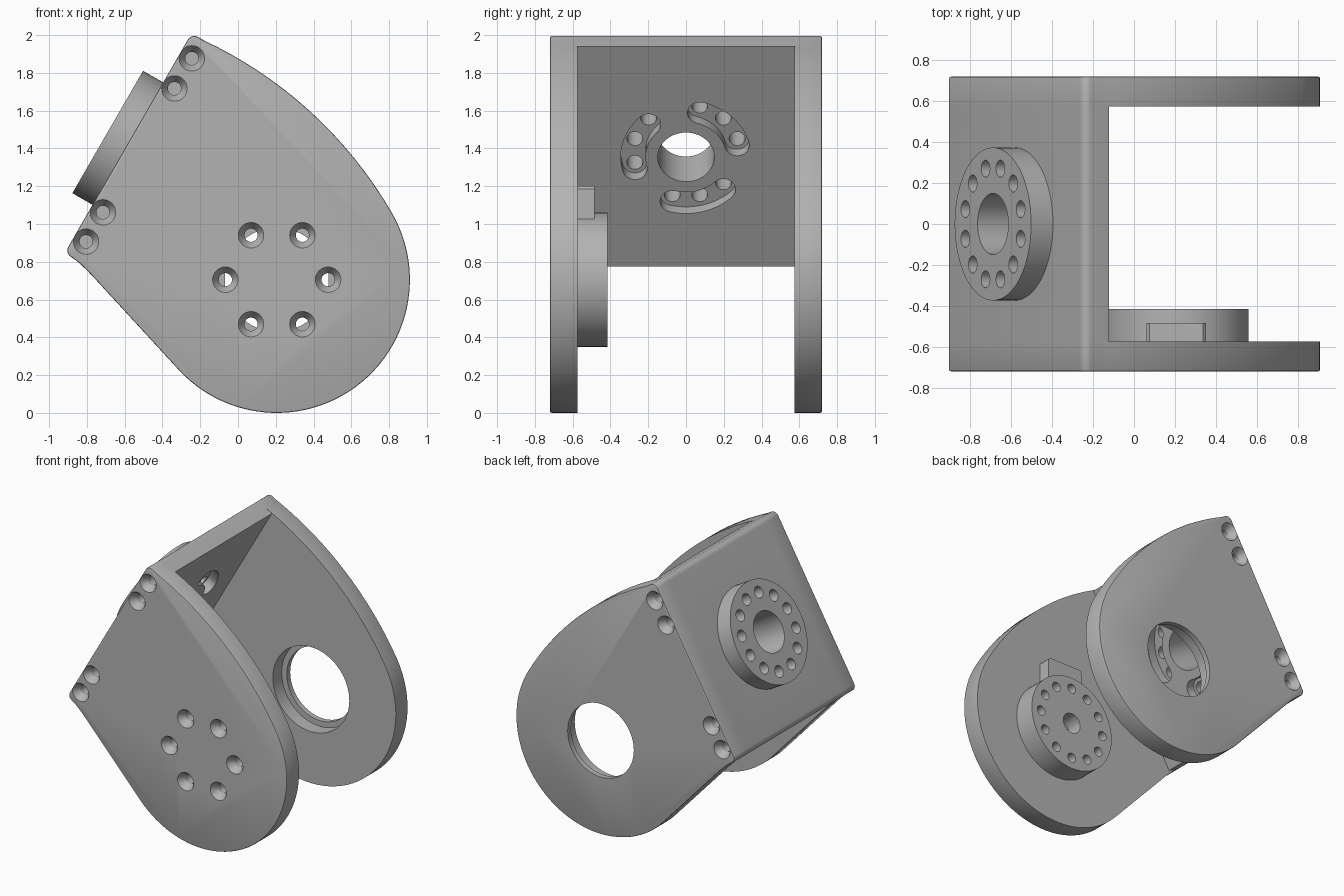
import bpy, bmesh
from math import cos, sin, radians
from mathutils import Vector, Matrix

cube = bpy.data.objects.get("Cube")
if cube:
    bpy.data.objects.remove(cube, do_unlink=True)

grey = bpy.data.materials.new("machined_grey")
grey.use_nodes = True
GREY = (0.45, 0.45, 0.45, 1)
grey.diffuse_color = GREY
grey.node_tree.nodes["Principled BSDF"].inputs["Base Color"].default_value = GREY

# Frame: the bracket leans 30 degrees about the joint axis
PIVOT = Vector((0.205, 0, 0.705))
UP = Vector((0.5, 0, 0.866))       # along the back plate
OUT = Vector((-0.866, 0, 0.5))     # outward from the back plate
INNER, OUTER = 0.575, 0.72         # side plate faces in y
BACK_IN, BACK_OUT, HUB_OUT = 0.9, 1.043, 1.166
HUB_U = 0.23
SIDE = Matrix(((1, 0, 0, 0), (0, 0, 1, 0), (0, 1, 0, 0), (0, 0, 0, 1)))


def local(u, w, y=0):
    return PIVOT + UP * u + OUT * w + Vector((0, y, 0))


def flat(u, w):
    p = local(u, w)
    return (p.x, p.z)


def arc(c, r, a0, a1, n):
    angles = [radians(a0 + (a1 - a0) * i / n) for i in range(n + 1)]
    return [(c[0] + r * cos(a), c[1] + r * sin(a)) for a in angles]


def make(name, bm):
    bmesh.ops.recalc_face_normals(bm, faces=bm.faces)
    mesh = bpy.data.meshes.new(name)
    bm.to_mesh(mesh)
    bm.free()
    mesh.materials.append(grey)
    ob = bpy.data.objects.new(name, mesh)
    bpy.context.collection.objects.link(ob)
    return ob


def prism(name, pts, z0, z1, frame=SIDE, bevel_y=None):
    """Extrude a 2D outline along the frame's z axis."""
    bm = bmesh.new()
    face = bm.faces.new([bm.verts.new((x, y, z0)) for x, y in pts])
    new = bmesh.ops.extrude_face_region(bm, geom=[face])["geom"]
    moved = [v for v in new if isinstance(v, bmesh.types.BMVert)]
    bmesh.ops.translate(bm, verts=moved, vec=(0, 0, z1 - z0))
    bm.transform(frame)
    bmesh.ops.recalc_face_normals(bm, faces=bm.faces)
    if bevel_y is not None:
        rim = [e for e in bm.edges
               if all(abs(v.co.y - bevel_y) < 1e-4 for v in e.verts)]
        bmesh.ops.bevel(bm, geom=rim, offset=0.008, segments=2,
                        profile=0.5, affect='EDGES')
    return make(name, bm)


def rod(name, a, b, r1, r2=None, seg=32):
    """Cylinder or cone from point a to point b."""
    a, b = Vector(a), Vector(b)
    d = b - a
    bm = bmesh.new()
    bmesh.ops.create_cone(
        bm, cap_ends=True, segments=seg, radius1=r1,
        radius2=r1 if r2 is None else r2, depth=d.length,
        matrix=Matrix.Translation((a + b) / 2)
        @ d.to_track_quat('Z', 'Y').to_matrix().to_4x4())
    return make(name, bm)


def activate(ob):
    bpy.ops.object.select_all(action='DESELECT')
    ob.select_set(True)
    bpy.context.view_layer.objects.active = ob


def cut(ob, cutters):
    activate(ob)
    for c in cutters:
        m = ob.modifiers.new("cut", 'BOOLEAN')
        m.operation, m.solver, m.object = 'DIFFERENCE', 'EXACT', c
        bpy.ops.object.modifier_apply(modifier=m.name)


def discard(cutters):
    for c in cutters:
        bpy.data.objects.remove(c, do_unlink=True)


def smooth(ob):
    activate(ob)
    bpy.ops.object.shade_smooth_by_angle(angle=radians(30))


def along_y(p, y):
    return (p[0], y, p[2])


def screw_hole(p, s, end):
    """Countersunk hole entering from the outer face on side s."""
    return [rod("cutter", along_y(p, s * (OUTER + 0.01)),
                along_y(p, s * (OUTER - 0.05)), 0.074, 0.035),
            rod("cutter", along_y(p, s * OUTER), along_y(p, s * end), 0.035)]


def ring_point(angle, r=0.272):
    a = radians(angle)
    return PIVOT + Vector((r * cos(a), 0, r * sin(a)))


# Shared outline: round joint end, long bulged edge, rounded back corners
centre = (PIVOT.x, PIVOT.z)
bulge = 1.55
bulge_c = (centre[0] - bulge * cos(radians(30)), centre[1] - bulge * sin(radians(30)))
back_corners = (arc(flat(0.865, 1.003), 0.04, 60, 150, 6)
                + arc(flat(-0.40, 1.003), 0.04, 150, 240, 6))
start, bend, finish = Vector(back_corners[-1]), Vector((-0.84, 0.80)), Vector((-0.76, 0.713))
blend = [tuple(start * (1 - t) ** 2 + bend * 2 * t * (1 - t) + finish * t * t)
         for t in (0.25, 0.5, 0.75, 1)]
outline = (arc(centre, 0.705, 222.6, 390, 48)
           + arc(bulge_c, 0.705 + bulge, 30, 65, 16)[1:]
           + back_corners + blend)

# Side plates with the screws that hold the back plate
plates = {}
for s, name in ((-1, "front_side_plate"), (1, "rear_side_plate")):
    ob = prism(name, outline, s * INNER, s * OUTER, bevel_y=s * OUTER)
    holes = []
    for u in (0.79, 0.606, -0.151, -0.33):
        holes += screw_hole(local(u, 0.975), s, INNER + 0.02)
    cut(ob, holes)
    discard(holes)
    plates[s] = ob

# Rear plate: stepped bearing opening
holes = [rod("cutter", along_y(PIVOT, 0.55), along_y(PIVOT, 0.68), 0.318, seg=64),
         rod("cutter", along_y(PIVOT, 0.5), along_y(PIVOT, 0.8), 0.275, seg=64)]
cut(plates[1], holes)
discard(holes)

# Front plate: round boss with bolt circle, and a locating tab
BOSS = -0.415
boss = rod("joint_boss", along_y(PIVOT, -INNER), along_y(PIVOT, BOSS), 0.355, seg=64)
holes = []
for a in range(0, 360, 60):
    holes += screw_hole(ring_point(a), -1, 0.38)
cut(plates[-1], holes)
for a in range(30, 360, 60):
    p = ring_point(a)
    holes.append(rod("cutter", along_y(p, BOSS + 0.02), along_y(p, BOSS - 0.12), 0.035))
holes.append(rod("cutter", along_y(PIVOT, BOSS + 0.02), along_y(PIVOT, BOSS - 0.12), 0.075))
cut(boss, holes)
discard(holes)
tab = prism("locating_tab", [(0.062, 1.018), (0.352, 1.018), (0.352, 1.185),
                             (0.337, 1.2), (0.077, 1.2), (0.062, 1.185)], -INNER, -0.485)

# Back plate and output hub
back = prism("back_plate", [flat(-0.44, BACK_IN), flat(0.905, BACK_IN)] + back_corners,
             -INNER, INNER)
hub = rod("output_hub", local(HUB_U, BACK_OUT), local(HUB_U, HUB_OUT), 0.374, seg=64)

# Frame on the inner face of the back plate: y across, UP upward, OUT deep
o = local(HUB_U, BACK_IN)
frame = Matrix(((0, UP.x, OUT.x, o.x), (1, UP.y, OUT.y, o.y),
                (0, UP.z, OUT.z, o.z), (0, 0, 0, 1)))
R, HALF = 0.28, 0.065
bore = [rod("cutter", frame @ Vector((0, 0, -0.05)), frame @ Vector((0, 0, 0.35)), 0.15, seg=48)]
for i in range(12):
    a = radians(15 + 30 * i)
    x, y = R * cos(a), R * sin(a)
    bore.append(rod("cutter", frame @ Vector((x, y, 0.05)),
                    frame @ Vector((x, y, 0.35)), 0.042, seg=24))
slots = []
for a in (15, 135, 255):
    b = a + 60
    head = (R * cos(radians(b)), R * sin(radians(b)))
    tail = (R * cos(radians(a)), R * sin(radians(a)))
    pts = (arc((0, 0), R + HALF, a, b, 14) + arc(head, HALF, b, b + 180, 10)[1:-1]
           + arc((0, 0), R - HALF, b, a, 14) + arc(tail, HALF, a + 180, a + 360, 10)[1:-1])
    slots.append(prism("cutter", pts, -0.03, 0.07, frame))
# Holes open into the slots; those between slots stay blind in the hub
open_holes = [bore[0]] + [c for i, c in enumerate(bore[1:]) if i % 4 != 3]
cut(back, slots + open_holes)
cut(hub, bore)
discard(slots + bore)

for ob in (plates[-1], plates[1], boss, tab, back, hub):
    smooth(ob)
bpy.ops.object.select_all(action='DESELECT')
